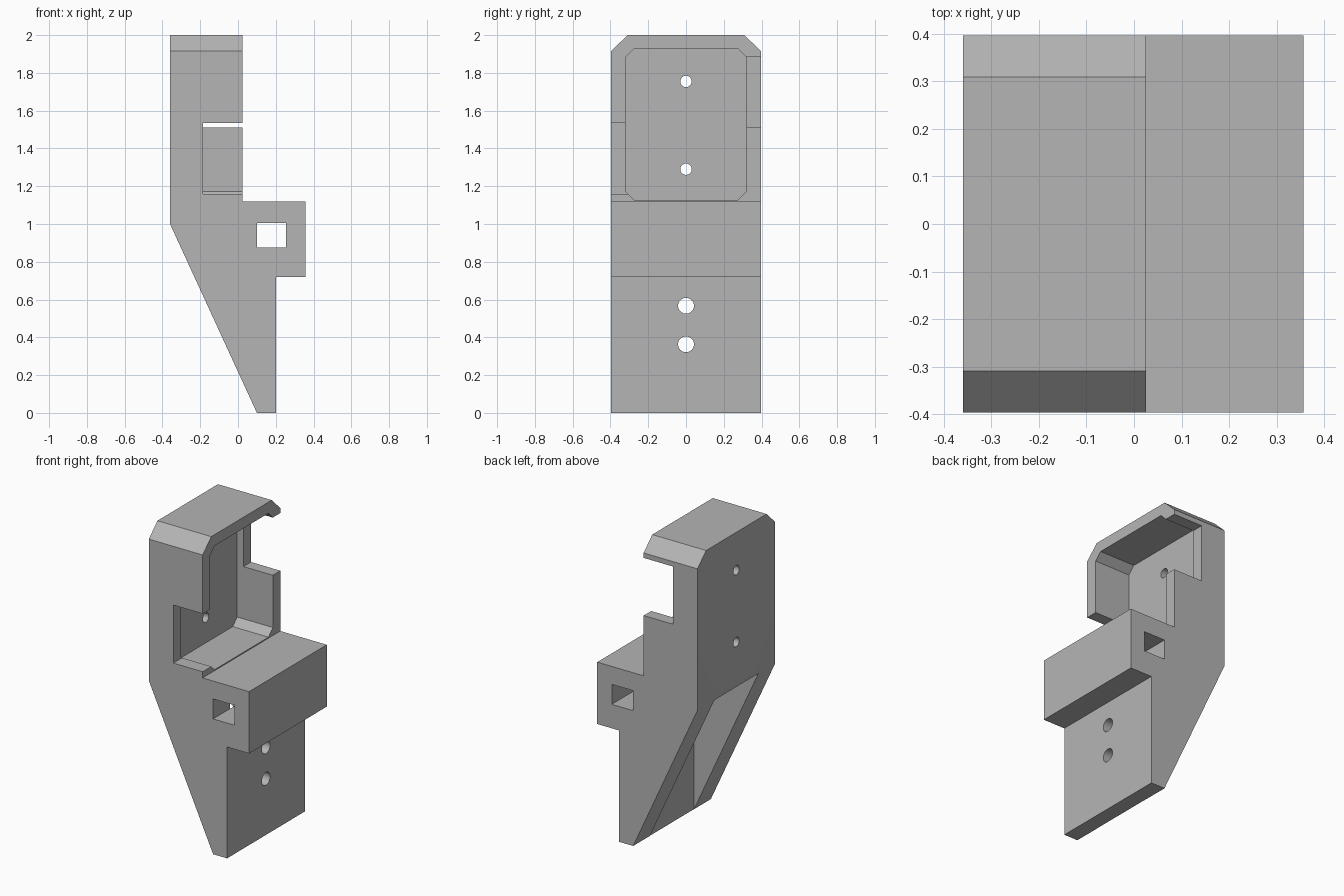
import bpy
import bmesh
import math
from mathutils import Matrix, Vector

cube = bpy.data.objects.get("Cube")
if cube:
    bpy.data.objects.remove(cube, do_unlink=True)

HALF_WIDTH = 0.397
BACK, FACE = -0.36, 0.025      # upper block, rear and front planes

grey = bpy.data.materials.new("plain grey")
grey.use_nodes = True
grey.diffuse_color = (0.46, 0.46, 0.46, 1)
grey.node_tree.nodes["Principled BSDF"].inputs["Base Color"].default_value = (0.46, 0.46, 0.46, 1)


def make_object(name, bm):
    bmesh.ops.recalc_face_normals(bm, faces=bm.faces)
    mesh = bpy.data.meshes.new(name)
    bm.to_mesh(mesh)
    bm.free()
    mesh.materials.append(grey)
    obj = bpy.data.objects.new(name, mesh)
    bpy.context.collection.objects.link(obj)
    return obj


def prism(name, points, axis, start, end):
    """Extrude a profile along x (points are y, z) or y (points are x, z)."""
    bm = bmesh.new()
    if axis == "x":
        verts = [bm.verts.new((start, a, b)) for a, b in points]
        step = Vector((end - start, 0, 0))
    else:
        verts = [bm.verts.new((a, start, b)) for a, b in points]
        step = Vector((0, end - start, 0))
    face = bm.faces.new(verts)
    result = bmesh.ops.extrude_face_region(bm, geom=[face])
    moved = [v for v in result["geom"] if isinstance(v, bmesh.types.BMVert)]
    bmesh.ops.translate(bm, verts=moved, vec=step)
    return make_object(name, bm)


def box(name, x, y, z):
    corners = [(x[0], z[0]), (x[1], z[0]), (x[1], z[1]), (x[0], z[1])]
    return prism(name, corners, "y", *y)


def drill(name, z, radius, x0, x1):
    bm = bmesh.new()
    bmesh.ops.create_cone(bm, cap_ends=True, segments=32, radius1=radius,
                          radius2=radius, depth=x1 - x0)
    turn = Matrix.Rotation(math.pi / 2, 4, "Y")
    bm.transform(Matrix.Translation(((x0 + x1) / 2, 0, z)) @ turn)
    return make_object(name, bm)


def cut(target, cutter):
    mod = target.modifiers.new(cutter.name, "BOOLEAN")
    mod.operation = "DIFFERENCE"
    mod.solver = "EXACT"
    mod.object = cutter
    bpy.context.view_layer.objects.active = target
    bpy.ops.object.modifier_apply(modifier=mod.name)
    bpy.data.objects.remove(cutter, do_unlink=True)


# Bracket body from its side profile
bracket = prism("bracket_body", [
    (BACK, 2), (FACE, 2), (FACE, 1.12), (0.357, 1.12), (0.357, 0.72),
    (0.2, 0.72), (0.2, 0), (0.1, 0), (BACK, 1)], "y", -HALF_WIDTH, HALF_WIDTH)

# Chamfered top corners
for side in (-1, 1):
    cut(bracket, prism("corner_cutter", [
        (side * 0.309, 2), (side * 0.309, 2.2), (side * 0.6, 2.2),
        (side * 0.6, 1.915), (side * HALF_WIDTH, 1.915)], "x", -0.6, 0.6))

# Front pocket with clipped corners
y, c, low, high = 0.32, 0.045, 1.127, 1.928
cut(bracket, prism("pocket_cutter", [
    (-y + c, low), (y - c, low), (y, low + c), (y, high - c),
    (y - c, high), (-y + c, high), (-y, high - c), (-y, low + c)],
    "x", -0.23, 0.2))

# Staggered side notches opening into the pocket
cut(bracket, box("front_notch_cutter", (-0.185, 0.2), (-0.5, -0.3), (1.16, 1.535)))
cut(bracket, box("rear_notch_cutter", (-0.185, 0.2), (0.3, 0.5), (1.51, 1.883)))

# Channel in the sloped underside, meeting the square cross slot
cut(bracket, box("channel_cutter", (-0.6, 0.101), (-0.225, 0.225), (-0.1, 1.0)))
cut(bracket, box("slot_cutter", (0.1, 0.253), (-0.6, 0.6), (0.875, 1.004)))

# Screw holes through the pocket wall and the lower plate
for z in (1.29, 1.755):
    cut(bracket, drill("upper_hole_cutter", z, 0.03, -0.5, -0.1))
for z in (0.363, 0.567):
    cut(bracket, drill("lower_hole_cutter", z, 0.042, 0.0, 0.3))

# Smooth hole walls, crisp edges elsewhere
bpy.ops.object.select_all(action="DESELECT")
bracket.select_set(True)
bpy.context.view_layer.objects.active = bracket
bpy.ops.object.shade_smooth_by_angle(angle=math.radians(25))
